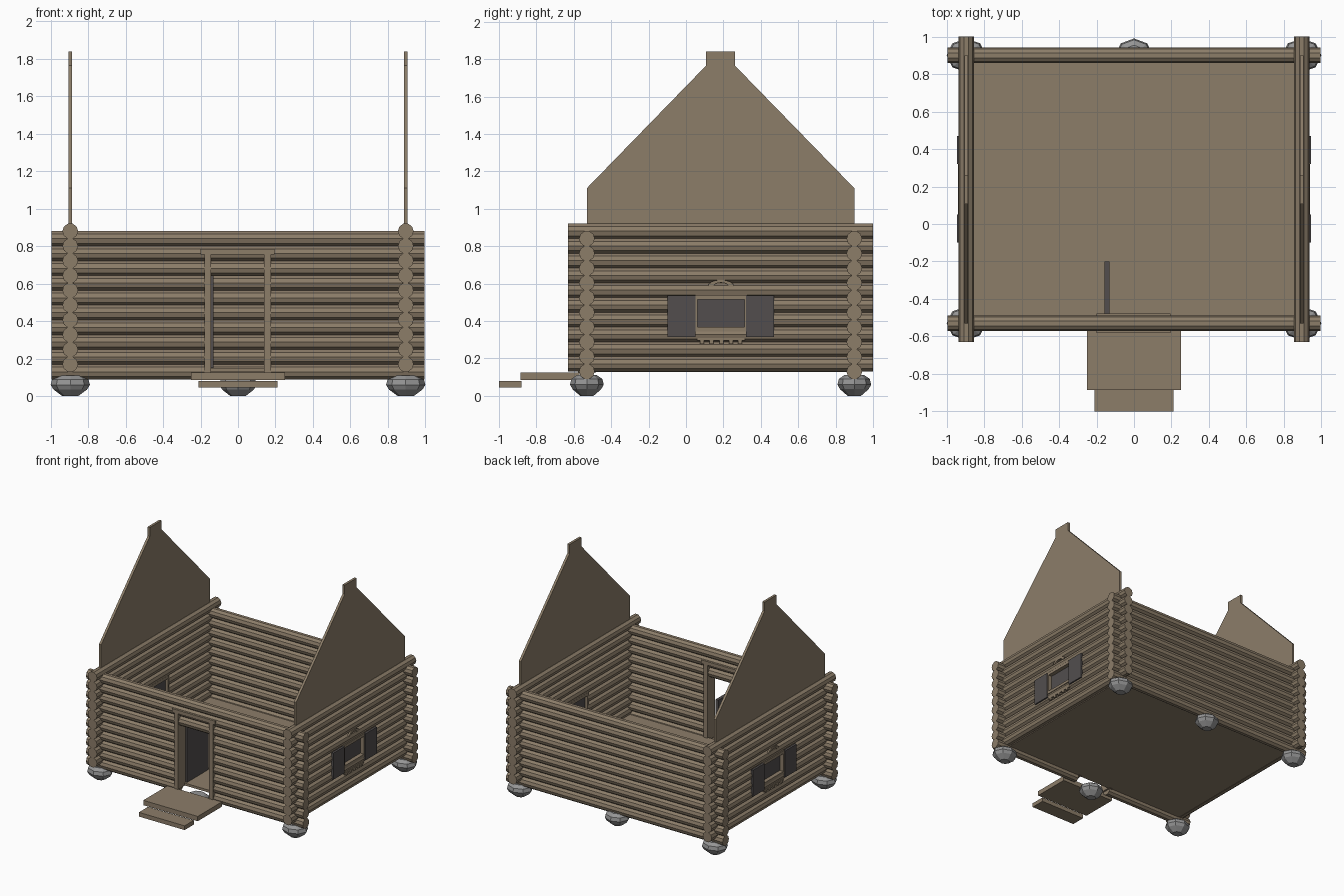
import bpy, bmesh, math
from mathutils import Vector

if "Cube" in bpy.data.objects:
    bpy.data.objects.remove(bpy.data.objects["Cube"])


def material(name, rgb):
    m = bpy.data.materials.new(name)
    m.diffuse_color = (*rgb, 1)
    m.use_nodes = True
    m.node_tree.nodes["Principled BSDF"].inputs["Base Color"].default_value = m.diffuse_color
    return m


WOOD = material("brown wood", (0.262, 0.205, 0.141))
DARK = material("dark grey wood", (0.084, 0.076, 0.076))
STONE = material("grey stone", (0.30, 0.30, 0.30))


def finish(name, bm, mat):
    bmesh.ops.recalc_face_normals(bm, faces=bm.faces[:])
    me = bpy.data.meshes.new(name)
    bm.to_mesh(me)
    bm.free()
    me.materials.append(mat)
    ob = bpy.data.objects.new(name, me)
    bpy.context.collection.objects.link(ob)
    return ob


def prism(bm, profile, vec):
    """Extrude a closed profile of 3D points along vec."""
    a = [bm.verts.new(p) for p in profile]
    b = [bm.verts.new(Vector(p) + Vector(vec)) for p in profile]
    n = len(a)
    bm.faces.new(a)
    bm.faces.new(b[::-1])
    for i in range(n):
        bm.faces.new((a[i], a[(i + 1) % n], b[(i + 1) % n], b[i]))


def box(bm, x0, x1, y0, y1, z0, z1):
    prism(bm, [(x0, y0, z0), (x1, y0, z0), (x1, y1, z0), (x0, y1, z0)], (0, 0, z1 - z0))


def boxes(name, mat, *dims):
    bm = bmesh.new()
    for d in dims:
        box(bm, *d)
    return finish(name, bm, mat)


def log(bm, along_x, pos, z, a, b, r=0.042, sides=10):
    ring = []
    for i in range(sides):
        t = 2 * math.pi * (i + 0.5) / sides + math.pi / 2
        u, w = pos + r * math.cos(t), z + r * math.sin(t)
        ring.append((a, u, w) if along_x else (u, a, w))
    prism(bm, ring, (b - a, 0, 0) if along_x else (0, b - a, 0))


STEP = 0.0789
FRONT, BACK, SIDE = -0.53, 0.90, 0.895

# front and back log walls, front one cut for the door
for name, y in (("front_log_wall", FRONT), ("back_log_wall", BACK)):
    bm = bmesh.new()
    for i in range(10):
        z = 0.13 + i * STEP
        if y == FRONT and i < 7:
            log(bm, True, y, z, -0.995, -0.16)
            log(bm, True, y, z, 0.16, 0.995)
        else:
            log(bm, True, y, z, -0.995, 0.995)
    finish(name, bm, WOOD)

# side parts, mirrored left and right
for side, s in (("left", -1), ("right", 1)):
    # side log wall with window opening
    bm = bmesh.new()
    for i in range(10):
        z = 0.17 + i * STEP
        if i in (3, 4):
            log(bm, False, s * SIDE, z, -0.63, 0.06)
            log(bm, False, s * SIDE, z, 0.32, 1.0)
        else:
            log(bm, False, s * SIDE, z, -0.63, 1.0)
    finish(side + "_log_wall", bm, WOOD)

    # gable board
    bm = bmesh.new()
    outline = [(-0.53, 0.88), (-0.53, 1.11), (0.107, 1.765), (0.107, 1.84),
               (0.262, 1.84), (0.262, 1.765), (0.90, 1.11), (0.90, 0.88)]
    prism(bm, [(s * SIDE - 0.01, y, z) for y, z in outline], (0.02, 0, 0))
    finish(side + "_gable", bm, WOOD)

    def sided(x0, x1, *rest):
        return (min(s * x0, s * x1), max(s * x0, s * x1), *rest)

    # window pane, shutters and frame
    boxes(side + "_window_pane", DARK, sided(0.885, 0.905, 0.06, 0.32, 0.365, 0.527))
    boxes(side + "_shutters", DARK,
          sided(0.927, 0.945, -0.10, 0.05, 0.315, 0.535),
          sided(0.927, 0.945, 0.32, 0.47, 0.315, 0.535))
    boxes(side + "_window_frame", WOOD,
          sided(0.86, 0.938, 0.05, 0.062, 0.36, 0.53),
          sided(0.86, 0.938, 0.313, 0.325, 0.36, 0.53),
          sided(0.86, 0.938, 0.05, 0.325, 0.515, 0.54),
          sided(0.86, 0.938, 0.05, 0.325, 0.345, 0.368))
    # row of little pegs under the sill
    boxes(side + "_sill_pegs", WOOD,
          sided(0.925, 0.938, 0.06, 0.315, 0.295, 0.308),
          *[sided(0.925, 0.938, y - 0.011, y + 0.011, 0.278, 0.296)
            for y in (0.085, 0.137, 0.189, 0.241, 0.288)])
    # arched ornament above the window
    bm = bmesh.new()
    arch = [(0.187 + r * math.cos(t), 0.585 + 0.5 * r * math.sin(t))
            for r, order in ((0.07, range(9)), (0.04, range(8, -1, -1)))
            for t in (math.pi * k / 8 for k in order)]
    prism(bm, [(s * 0.922, y, z) for y, z in arch], (s * 0.014, 0, 0))
    finish(side + "_window_ornament", bm, WOOD)

# floor
boxes("floor", WOOD, (-0.875, 0.875, -0.495, 0.88, 0.128, 0.148))

# door frame and open door leaf
boxes("door_frame", WOOD,
      (-0.18, -0.145, -0.578, -0.48, 0.125, 0.755),
      (0.14, 0.175, -0.578, -0.48, 0.125, 0.755),
      (-0.2, 0.195, -0.582, -0.478, 0.755, 0.785))
boxes("door", DARK, (-0.157, -0.132, -0.48, -0.2, 0.15, 0.65))

# porch steps
boxes("upper_step", WOOD, (-0.25, 0.25, -0.885, -0.57, 0.085, 0.125))
boxes("lower_step", WOOD, (-0.21, 0.21, -1.0, -0.88, 0.045, 0.08))

# foundation stones
spots = [(x, y, 0.105, 0.09) for x in (-SIDE, SIDE) for y in (FRONT, BACK)]
spots += [(0, FRONT, 0.1, 0.09), (0, BACK, 0.1, 0.09)]
for n, (cx, cy, rx, ry) in enumerate(spots):
    bm = bmesh.new()
    rings = []
    for z, k in ((0.0, 0.4), (0.035, 0.85), (0.06, 1.0), (0.09, 0.92), (0.11, 0.6)):
        rings.append([bm.verts.new((cx + rx * k * math.cos(math.pi * i / 4),
                                    cy + ry * k * math.sin(math.pi * i / 4), z))
                      for i in range(8)])
    for lo, hi in zip(rings, rings[1:]):
        for i in range(8):
            j = (i + 1) % 8
            bm.faces.new((lo[i], lo[j], hi[j], hi[i]))
    bm.faces.new(rings[0][::-1])
    bm.faces.new(rings[-1])
    finish("foundation_stone_%d" % (n + 1), bm, STONE)
